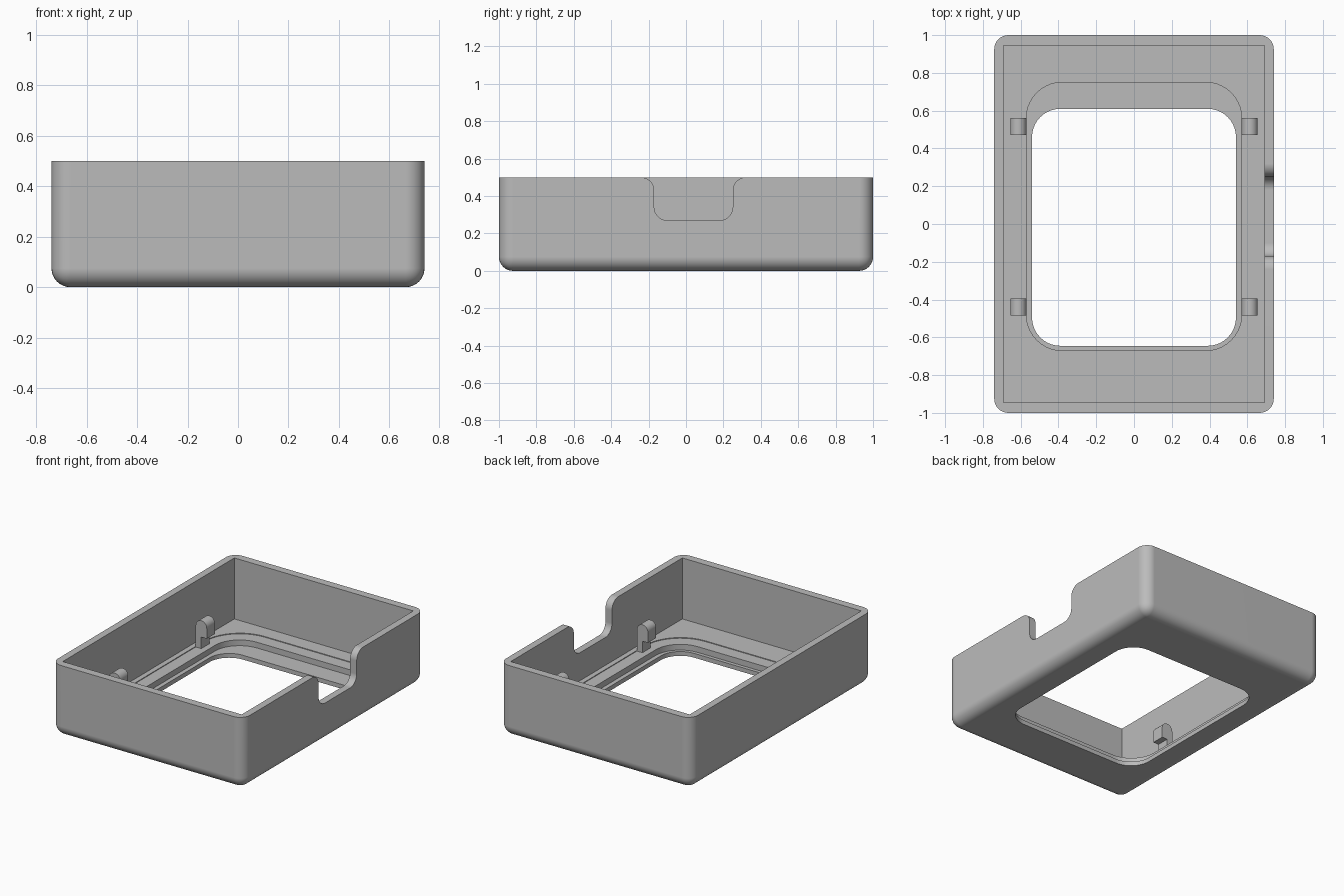
import bpy, bmesh, math
from mathutils import Vector

if "Cube" in bpy.data.objects:
    bpy.data.objects.remove(bpy.data.objects["Cube"])

grey = bpy.data.materials.new("light_grey")
grey.diffuse_color = (0.5, 0.5, 0.5, 1)
grey.use_nodes = True
grey.node_tree.nodes["Principled BSDF"].inputs["Base Color"].default_value = grey.diffuse_color


def make_object(name, bm):
    bmesh.ops.recalc_face_normals(bm, faces=bm.faces)
    mesh = bpy.data.meshes.new(name)
    bm.to_mesh(mesh)
    bm.free()
    mesh.materials.append(grey)
    obj = bpy.data.objects.new(name, mesh)
    bpy.context.collection.objects.link(obj)
    return obj


def prism(name, points, push):
    """Extrude a closed outline of 3D points along a vector."""
    bm = bmesh.new()
    face = bm.faces.new([bm.verts.new(p) for p in points])
    new = bmesh.ops.extrude_face_region(bm, geom=[face])["geom"]
    bmesh.ops.translate(bm, vec=Vector(push),
                        verts=[v for v in new if isinstance(v, bmesh.types.BMVert)])
    return make_object(name, bm)


def arc(cx, cy, r, start, end, steps=10):
    return [(cx + r * math.cos(math.radians(start + (end - start) * i / steps)),
             cy + r * math.sin(math.radians(start + (end - start) * i / steps)))
            for i in range(steps + 1)]


def rounded_opening(name, half_x, y0, y1, r, z0, z1):
    k = half_x - r
    pts = (arc(k, y1 - r, r, 0, 90) + arc(-k, y1 - r, r, 90, 180)
           + arc(-k, y0 + r, r, 180, 270) + arc(k, y0 + r, r, 270, 360))
    return prism(name, [(x, y, z0) for x, y in pts], (0, 0, z1 - z0))


def box(name, lo, hi):
    pts = [(lo[0], lo[1], lo[2]), (hi[0], lo[1], lo[2]),
           (hi[0], hi[1], lo[2]), (lo[0], hi[1], lo[2])]
    return prism(name, pts, (0, 0, hi[2] - lo[2]))


def cut(obj, cutter):
    mod = obj.modifiers.new("cut", "BOOLEAN")
    mod.operation, mod.solver, mod.object = "DIFFERENCE", "EXACT", cutter
    bpy.context.view_layer.objects.active = obj
    bpy.ops.object.modifier_apply(modifier=mod.name)
    bpy.data.objects.remove(cutter)


def smooth(obj):
    bpy.ops.object.select_all(action="DESELECT")
    obj.select_set(True)
    bpy.context.view_layer.objects.active = obj
    bpy.ops.object.shade_smooth_by_angle(angle=math.radians(30))
    mod = obj.modifiers.new("even_shading", "WEIGHTED_NORMAL")
    mod.keep_sharp = True


# Case: block with rounded upright and bottom edges
X, Y, H, FLOOR, LEDGE = 0.74, 1.0, 0.5, 0.075, 0.03
bm = bmesh.new()
bmesh.ops.create_cube(bm, size=1)
bmesh.ops.scale(bm, vec=(2 * X, 2 * Y, H), verts=bm.verts)
bmesh.ops.translate(bm, vec=(0, 0, H / 2), verts=bm.verts)
edges = [e for e in bm.edges if min(v.co.z for v in e.verts) < 0.01]
bmesh.ops.bevel(bm, geom=edges, offset=0.075, offset_type="OFFSET", segments=8,
                profile=0.5, affect="EDGES", clamp_overlap=True)
case = make_object("case", bm)

# Square-cornered cavity, then the stepped window in the floor
cut(case, box("cavity", (-0.69, -0.945, FLOOR), (0.69, 0.945, 1)))
cut(case, rounded_opening("rim_recess", 0.655, -0.76, 0.84, 0.27, FLOOR - 0.005, 0.3))
cut(case, rounded_opening("panel_recess", 0.57, -0.67, 0.75, 0.19, LEDGE, 0.3))
cut(case, rounded_opening("window", 0.54, -0.645, 0.61, 0.15, -0.2, 0.3))

# Cable notch in the right wall, with flared top corners
a, b, low, r = -0.17, 0.25, 0.27, 0.07
notch = ([(a - r, H + 0.1)] + arc(a - r, H - r, r, 90, 0)
         + arc(a + r, low + r, r, 180, 270) + arc(b - r, low + r, r, 270, 360)
         + arc(b + r, H - r, r, 180, 90) + [(b + r, H + 0.1)])
cut(case, prism("notch", [(0.6, y, z) for y, z in notch], (0.3, 0, 0)))
smooth(case)

# Four round-topped clips, undercut on the side facing the window
half, mid, top, slot = 0.0425, 0.6125, 0.265, 0.15
for side, label in ((-1, "left"), (1, "right")):
    for y, end in ((-0.485, "front"), (0.47, "back")):
        outline = ([(mid, FLOOR - 0.01), (mid + half, FLOOR - 0.01)]
                   + arc(mid, top - half, half, 0, 180, 14)
                   + [(mid - half, slot), (mid, slot)])
        clip = prism(f"clip_{end}_{label}",
                     [(side * x, y, z) for x, z in outline], (0, 0.09, 0))
        smooth(clip)
